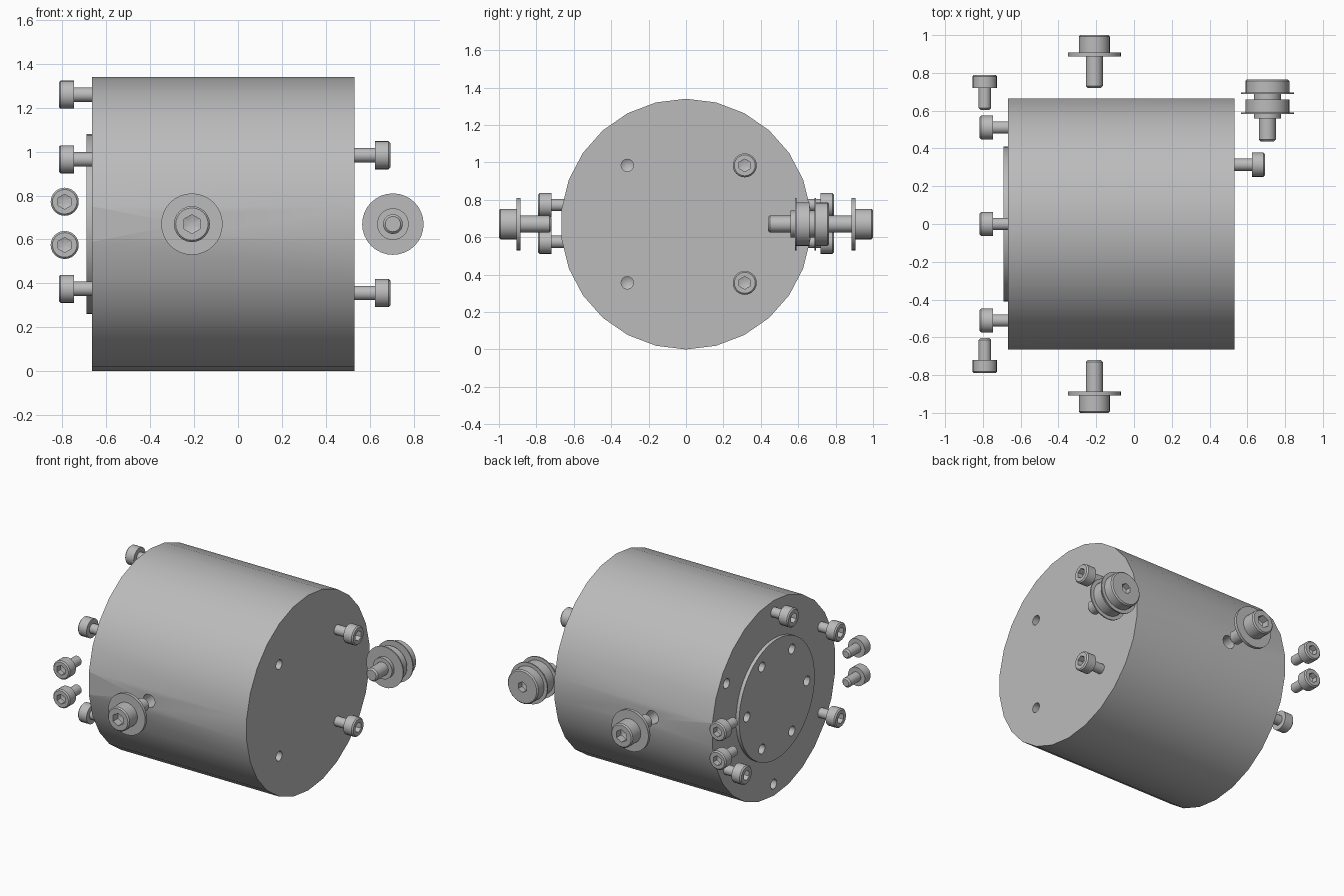
import bpy, bmesh, math
from mathutils import Vector

cube = bpy.data.objects.get("Cube")
if cube:
    bpy.data.objects.remove(cube, do_unlink=True)

steel = bpy.data.materials.new("plain_grey_steel")
steel.use_nodes = True
GREY = (0.5, 0.5, 0.5, 1)
steel.diffuse_color = GREY
steel.node_tree.nodes["Principled BSDF"].inputs["Base Color"].default_value = GREY

MID = 0.67          # height of the drum axis
R = 0.67            # drum radius
LEFT, RIGHT = -0.666, 0.532   # drum end faces


def lathe_into(bm, profile, n):
    """Revolve (radius, z, hexagonal) points around local z as a closed solid."""
    rings = []
    for radius, z, *hexed in profile:
        ring = []
        for i in range(n):
            a = math.pi / 2 + math.tau * i / n
            r = radius
            if hexed:
                off = (math.degrees(a) + 30 + 1e-6) % 60 - 30
                r = radius * math.cos(math.pi / 6) / math.cos(math.radians(off))
            ring.append(bm.verts.new((r * math.cos(a), r * math.sin(a), z)))
        rings.append(ring)
    for lo, hi in zip(rings, rings[1:]):
        for i in range(n):
            j = (i + 1) % n
            bm.faces.new((lo[i], lo[j], hi[j], hi[i]))
    bm.faces.new(rings[0][::-1])
    bm.faces.new(rings[-1])
    bmesh.ops.remove_doubles(bm, verts=bm.verts, dist=1e-5)
    bmesh.ops.recalc_face_normals(bm, faces=bm.faces)


def smooth(ob):
    bpy.ops.object.select_all(action='DESELECT')
    ob.select_set(True)
    bpy.context.view_layer.objects.active = ob
    bpy.ops.object.shade_smooth_by_angle(angle=math.radians(28))


def lathe(name, profile, place, direction, n=24):
    """Make a turned part whose local z points along direction."""
    bm = bmesh.new()
    lathe_into(bm, profile, n)
    mesh = bpy.data.meshes.new(name)
    bm.to_mesh(mesh)
    bm.free()
    mesh.materials.append(steel)
    ob = bpy.data.objects.new(name, mesh)
    bpy.context.collection.objects.link(ob)
    ob.location = place
    ob.rotation_mode = 'QUATERNION'
    ob.rotation_quaternion = Vector(direction).to_track_quat('Z', 'Y')
    smooth(ob)
    return ob


def disc(name, radius, thickness, place, direction, n=32):
    return lathe(name, [(radius, 0), (radius, thickness)], place, direction, n)


def socket_screw(name, place, direction, shaft, length, head, height, socket):
    """Cap screw with the underside of its head at place."""
    tip, rim = 0.01, 0.008
    lathe(name, [
        (shaft - tip, -length), (shaft, tip - length), (shaft, 0),
        (head, 0), (head, height - rim), (head - rim, height),
        (socket, height, True), (socket, height * 0.45, True),
        (0, height * 0.3)], place, direction)


def small_screw(name, place, direction):
    socket_screw(name, place, direction, 0.033, 0.116, 0.064, 0.07, 0.034)


def drill(targets, place, direction, radius=0.033, depth=0.12):
    """Cut a cone-bottomed blind hole that opens toward direction."""
    cutter = lathe("hole_cutter", [(0, -depth - 0.02), (radius, -depth), (radius, 0.05)],
                   place, direction, 16)
    cutter.hide_render = True
    for ob in targets:
        mod = ob.modifiers.new("hole", 'BOOLEAN')
        mod.operation, mod.solver, mod.object = 'DIFFERENCE', 'EXACT', cutter
        bpy.context.view_layer.objects.active = ob
        bpy.ops.object.modifier_apply(modifier=mod.name)
    bpy.data.objects.remove(cutter, do_unlink=True)


# Drum and the raised round plate on its end
drum = disc("drum", R, RIGHT - LEFT, (LEFT, 0, MID), (1, 0, 0), 26)
plate = disc("end_plate", 0.41, 0.024, (LEFT, 0, MID), (-1, 0, 0), 48)

# Plate end: ring of holes in the plate, ring of screw holes around it
for k in range(6):
    a = math.radians(60 * k)
    drill([drum, plate], (LEFT - 0.024, 0.325 * math.cos(a), MID + 0.325 * math.sin(a)),
          (-1, 0, 0))
    a += math.radians(30)
    y, z = 0.59 * math.cos(a), MID + 0.59 * math.sin(a)
    drill([drum], (LEFT, y, z), (-1, 0, 0))
    if k in (1, 2, 3, 5):
        small_screw("plate_end_screw", (-0.747, y, z), (-1, 0, 0))

# Plain end: four holes, two of them with screws
for y in (-0.314, 0.314):
    for dz in (-0.314, 0.314):
        drill([drum], (RIGHT, y, MID + dz), (1, 0, 0))
        if y > 0:
            small_screw("plain_end_screw", (0.624, y, MID + dz), (1, 0, 0))

# Both sides: large bolt with washer, and a pair of loose screws
for s in (-1, 1):
    out = (0, s, 0)
    drill([drum], (-0.21, s * R, MID), out, 0.045, 0.2)
    socket_screw("side_bolt", (-0.21, s * 0.907, MID), out, 0.045, 0.187, 0.082, 0.093, 0.043)
    disc("side_bolt_washer", 0.14, 0.021, (-0.21, s * 0.886, MID), out)
    for z in (0.575, 0.772):
        small_screw("loose_screw", (-0.79, s * 0.72, z), out)

# Stacked roller bolt beside the drum
X, BACK = 0.706, (0, 1, 0)
socket_screw("roller_bolt", (X, 0.695, MID), BACK, 0.045, 0.257, 0.116, 0.07, 0.036)
for name, radius, y0, y1 in (
        ("roller_outer_flange", 0.14, 0.687, 0.695),
        ("roller_outer_neck", 0.072, 0.66, 0.687),
        ("roller", 0.116, 0.59, 0.66),
        ("roller_inner_flange", 0.14, 0.582, 0.59),
        ("roller_inner_neck", 0.072, 0.558, 0.582)):
    disc(name, radius, y1 - y0, (X, y0, MID), BACK)

smooth(drum)
smooth(plate)
